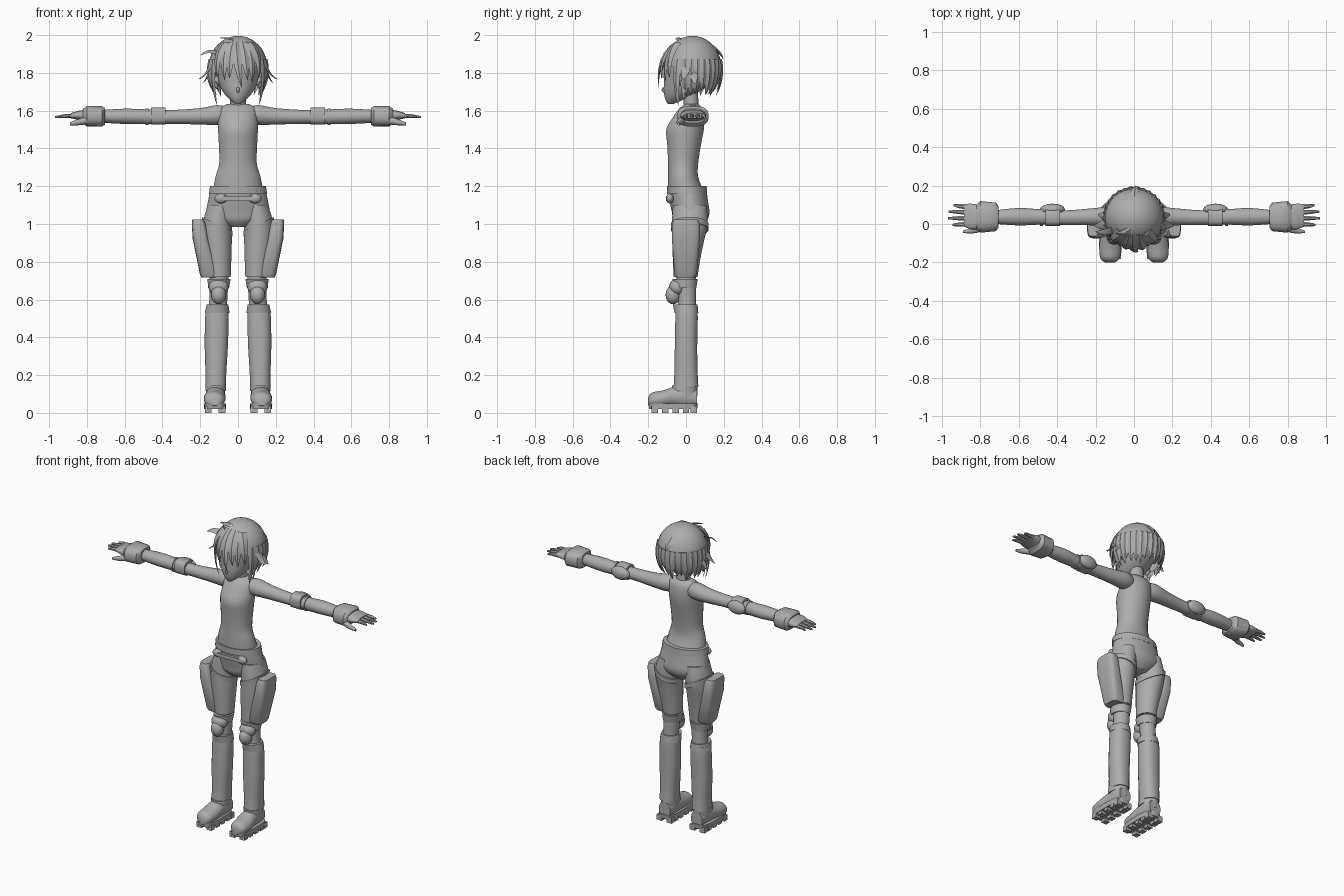
import bpy, bmesh, math, random
from mathutils import Vector, Matrix

random.seed(4)
cube = bpy.data.objects.get("Cube")
if cube:
    bpy.data.objects.remove(cube, do_unlink=True)

grey = bpy.data.materials.new("plain grey")
grey.use_nodes = True
grey.diffuse_color = (0.42, 0.42, 0.42, 1)
grey.node_tree.nodes["Principled BSDF"].inputs["Base Color"].default_value = (0.42, 0.42, 0.42, 1)


def finish(name, bm, mirror=False, angle=40):
    """Turn a bmesh into a shaded object, optionally mirrored across x."""
    bmesh.ops.recalc_face_normals(bm, faces=bm.faces)
    mesh = bpy.data.meshes.new(name)
    bm.to_mesh(mesh)
    bm.free()
    mesh.shade_smooth()
    mesh.set_sharp_from_angle(angle=math.radians(angle))
    mesh.materials.append(grey)
    obj = bpy.data.objects.new(name, mesh)
    bpy.context.collection.objects.link(obj)
    if mirror:
        mod = obj.modifiers.new("Mirror", "MIRROR")
        mod.use_mirror_merge = False
    return obj


def smooth_rows(rows, steps=3):
    """Catmull-Rom interpolation through the section rows."""
    out = []
    for i in range(len(rows) - 1):
        quad = [rows[max(i - 1, 0)], rows[i], rows[i + 1], rows[min(i + 2, len(rows) - 1)]]
        for s in range(steps):
            t = s / steps
            out.append([b + t / 2 * (c - a + t * (2 * a - 5 * b + 4 * c - d + t * (3 * (b - c) + d - a)))
                        for a, b, c, d in zip(*quad)])
    return out + [rows[-1]]


def loft(name, axis, rows, mirror=False, power=1, n=20, smooth=True):
    """Rows are (position, centre, centre, radius, radius) along the axis."""
    bm = bmesh.new()
    rings = []
    for t, u, v, ru, rv in (smooth_rows(rows) if smooth else rows):
        ring = []
        for k in range(n):
            a = math.tau * (k + 0.5) / n
            c, s = math.cos(a), math.sin(a)
            p = u + ru * math.copysign(abs(c) ** power, c)
            q = v + rv * math.copysign(abs(s) ** power, s)
            ring.append(bm.verts.new({"X": (t, p, q), "Y": (p, t, q), "Z": (p, q, t)}[axis]))
        rings.append(ring)
    for lo, hi in zip(rings, rings[1:]):
        for k in range(n):
            j = (k + 1) % n
            bm.faces.new((lo[k], lo[j], hi[j], hi[k]))
    bm.faces.new(rings[0])
    bm.faces.new(rings[-1])
    return finish(name, bm, mirror)


def ball(name, centre, radii, mirror=False):
    bm = bmesh.new()
    bmesh.ops.create_uvsphere(bm, u_segments=16, v_segments=10, radius=1,
                              matrix=Matrix.Translation(centre) @ Matrix.Diagonal((*radii, 1)))
    return finish(name, bm, mirror)


def boxes(name, centres, size, mirror=False):
    bm = bmesh.new()
    for c in centres:
        bmesh.ops.create_cube(bm, size=1, matrix=Matrix.Translation(c) @ Matrix.Diagonal((*size, 1)))
    return finish(name, bm, mirror)


# Torso, neck and hips
loft("torso", "Z", [(1.17, 0, 0, .135, .095), (1.25, 0, -.015, .12, .08), (1.32, 0, -.015, .1, .08),
                    (1.42, 0, -.01, .102, .09), (1.5, 0, -.005, .106, .1), (1.56, 0, .012, .105, .085),
                    (1.61, 0, .025, .1, .062), (1.635, 0, .03, .06, .035)], n=28)
loft("neck", "Z", [(1.6, 0, .03, .045, .04), (1.74, 0, .02, .04, .04)], smooth=False)
loft("hips", "Z", [(1.2, 0, .005, .142, .102), (1.12, 0, .015, .16, .102), (1.06, 0, .025, .167, .1),
                   (1.02, 0, .022, .135, .09), (.985, 0, .02, .06, .06)], n=28)
loft("waistband", "Z", [(1.16, 0, .006, .155, .107), (1.2, 0, .004, .149, .106)], smooth=False, n=28)
boxes("belt_buckle", [(0, -.098, 1.135)], (.16, .016, .025))
ball("belt_buckle_end", (.09, -.085, 1.135), (.034, .02, .026), True)

# Legs
loft("thigh", "Z", [(1.1, .095, .02, .065, .09), (1.0, .11, .02, .078, .096), (.9, .108, .01, .076, .084),
                    (.8, .102, .002, .067, .072), (.72, .098, -.002, .06, .064)], True)
loft("knee", "Z", [(.74, .1, 0, .052, .055), (.62, .103, .005, .048, .048), (.52, .11, .005, .05, .05)], True)
loft("shin", "Z", [(.56, .11, .004, .058, .057), (.5, .112, .003, .063, .06), (.35, .115, 0, .062, .06),
                   (.22, .117, 0, .056, .062), (.14, .118, 0, .055, .066)], True, power=.85)
loft("thigh_cuff", "Z", [(.66, .103, -.005, .056, .06), (.71, .1, -.005, .062, .068)], True, smooth=False)
loft("shin_cuff", "Z", [(.53, .11, .002, .066, .064), (.575, .108, -.004, .058, .066)], True, smooth=False)
ball("knee_pad", (.103, -.068, .625), (.04, .04, .05), True)
ball("knee_guard", (.103, -.045, .665), (.053, .045, .045), True)
strap = loft("thigh_strap", "Z", [(.97, .11, .02, .082, .1), (1.0, .11, .02, .083, .101)], True, smooth=False)
strap.data.transform(Matrix.Shear("XY", 4, (0, 0)))
for v in strap.data.vertices:
    v.co.z += (v.co.x - .11) * .45

# Hip pouches
loft("thigh_pouch", "Z", [(.718, .15, -.003, .045, .05), (.735, .152, -.002, .05, .06),
                          (.92, .198, 0, .042, .075), (1.0, .208, 0, .037, .074),
                          (1.025, .212, 0, .03, .064)], True, power=.55, smooth=False)

# Boots
loft("boot", "Y", [(-.2, .125, .06, .025, .022), (-.18, .125, .068, .05, .04), (-.12, .124, .075, .058, .045),
                   (-.06, .12, .085, .054, .055), (0, .118, .085, .05, .06), (.058, .117, .08, .042, .052)], True)
loft("boot_ankle", "Z", [(.08, .118, 0, .05, .06), (.15, .118, 0, .052, .062)], True, smooth=False)
loft("boot_collar", "Z", [(.115, .118, -.01, .055, .066), (.145, .118, -.008, .056, .068)], True, smooth=False)
loft("boot_sole", "Z", [(.02, .121, -.068, .058, .128), (.05, .122, -.068, .06, .132)], True,
     power=.6, smooth=False)
boxes("sole_cleats", [(x, y, .018) for y in (-.165, -.11, -.055, 0, .04) for x in (.085, .157)],
      (.036, .034, .036), True)

# Arms
loft("arm", "X", [(.05, .03, 1.575, .04, .042), (.11, .036, 1.577, .055, .053), (.2, .038, 1.57, .046, .044),
                  (.35, .033, 1.567, .039, .037), (.5, .037, 1.568, .041, .04), (.6, .038, 1.57, .046, .041),
                  (.72, .036, 1.57, .036, .034)], True)
loft("elbow_band", "X", [(.385, .036, 1.572, .047, .046), (.46, .036, 1.572, .047, .046)], True,
     power=.7, smooth=False)
ball("elbow_pad", (.425, .076, 1.57), (.065, .03, .042), True)
loft("elbow_strap", "X", [(.475, .036, 1.568, .046, .045), (.49, .036, 1.568, .046, .045)], True, smooth=False)

# Gloves
loft("glove_cuff", "X", [(.705, .037, 1.57, .055, .045), (.72, .037, 1.57, .075, .054),
                         (.8, .037, 1.57, .083, .055), (.82, .037, 1.572, .065, .038)],
     True, power=.75, smooth=False)
loft("palm", "X", [(.79, .037, 1.572, .06, .035), (.84, .038, 1.575, .068, .025),
                   (.885, .045, 1.573, .06, .014)], True, power=.8)
for label, root, tip, end in (("index", 0, -.005, .945), ("middle", .03, .03, .97),
                              ("ring", .06, .065, .967), ("little", .088, .098, .94)):
    loft(label + "_finger", "X", [(.86, root, 1.572, .014, .013), (.91, (root + tip) / 2, 1.572, .012, .011),
                                  (end, tip, 1.566, .006, .006)], True, n=8)
loft("thumb", "X", [(.79, -.015, 1.55, .025, .022), (.84, -.034, 1.54, .016, .017),
                    (.89, -.04, 1.53, .007, .008)], True, n=10)

# Head
loft("head", "Z", [(1.635, 0, -.082, .014, .014), (1.66, 0, -.06, .046, .05), (1.7, 0, -.025, .08, .093),
                   (1.76, 0, .008, .108, .126), (1.85, 0, .02, .12, .138), (1.92, 0, .025, .09, .11)], n=28)
ball("nose", (0, -.115, 1.71), (.009, .014, .014))
ball("ear", (.112, -.01, 1.75), (.014, .022, .034), True)

# Hair cap with an open face
bm = bmesh.new()
bmesh.ops.create_uvsphere(bm, u_segments=32, v_segments=20, radius=1,
                          matrix=Matrix.Translation((0, .035, 1.83)) @ Matrix.Diagonal((.155, .152, .166, 1)))


def is_open(face):
    c = face.calc_center_median()
    return c.z < 1.74 or (c.y < -.03 and c.z < 1.84)


bmesh.ops.delete(bm, geom=[f for f in bm.faces if is_open(f)], context="FACES")
finish("hair_cap", bm)

HEAD = Vector((0, .03, 1.82))


def lock(bm, root, mid, tip, width, steps=6):
    """A tapered, flattened strand along a quadratic curve."""
    a, b, c = Vector(root), Vector(mid), Vector(tip)
    rings = []
    for i in range(steps):
        t = i / steps
        p = a * (1 - t) ** 2 + b * 2 * t * (1 - t) + c * t * t
        tangent = (b - a) * (1 - t) + (c - b) * t
        out = (p - HEAD).normalized()
        side = tangent.cross(out).normalized() * width * (1 - t) ** .6
        out *= width * .35 * (1 - t) ** .6
        rings.append([bm.verts.new(p + d) for d in (side, out, -side, -out)])
    end = bm.verts.new(c)
    bm.faces.new(rings[0])
    for k in range(4):
        j = (k + 1) % 4
        for lo, hi in zip(rings, rings[1:]):
            bm.faces.new((lo[k], lo[j], hi[j], hi[k]))
        bm.faces.new((rings[-1][k], rings[-1][j], end))


# Fringe
bm = bmesh.new()
for x, tip_x, tip_z in ((-.11, -.105, 1.77), (-.075, -.07, 1.76), (-.04, -.045, 1.77), (-.01, .02, 1.72),
                        (.035, .05, 1.76), (.07, .075, 1.75), (.105, .11, 1.77)):
    depth = -.15 + abs(x) * .6
    lock(bm, (x * .6, -.05, 1.955), (x * 1.15, depth - .015, 1.89), (tip_x, depth, tip_z), .036)
finish("fringe", bm, angle=30)

# Back and side tips
bm = bmesh.new()
for i in range(18):
    a = math.radians(-15 + i * 210 / 17)
    c, s = math.cos(a), math.sin(a)
    r, z = random.uniform(.105, .135), random.uniform(1.67, 1.71)
    lock(bm, (c * .145, .035 + s * .145, 1.87), (c * .172, .035 + s * .168, 1.77), (c * r, .03 + s * r, z), .034)
finish("hair_back_tips", bm, angle=30)

# Long side strands and outward flicks
bm = bmesh.new()
lock(bm, (.125, -.04, 1.87), (.145, -.06, 1.76), (.11, -.04, 1.625), .028)
lock(bm, (.125, -.01, 1.85), (.135, -.02, 1.76), (.12, -.01, 1.65), .025)
lock(bm, (.13, .01, 1.88), (.155, -.01, 1.79), (.21, -.01, 1.765), .035)
lock(bm, (.13, .04, 1.86), (.16, .04, 1.77), (.19, .05, 1.74), .03)
finish("side_strands", bm, True, angle=30)

# Loose tufts on the crown
bm = bmesh.new()
lock(bm, (-.1, -.03, 1.9), (-.16, -.05, 1.93), (-.2, -.04, 1.89), .025)
lock(bm, (-.02, -.03, 1.975), (-.06, -.05, 1.985), (-.1, -.05, 1.985), .018)
lock(bm, (0, .08, 1.96), (0, .17, 1.94), (.01, .2, 1.87), .04)
finish("crown_tufts", bm, angle=30)
